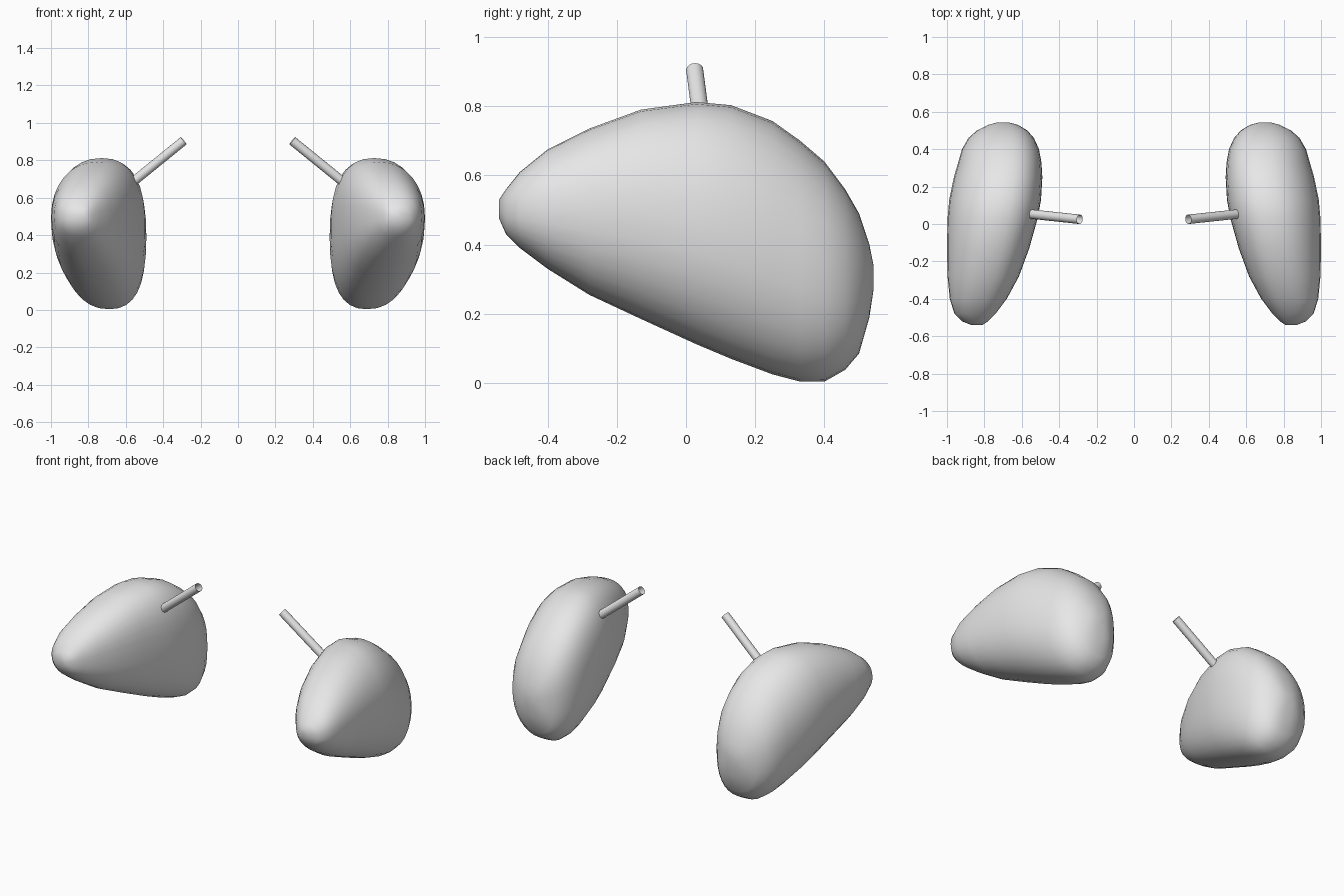
import bpy
import bmesh
from math import cos, sin, tau, copysign
from mathutils import Vector

if "Cube" in bpy.data.objects:
    bpy.data.objects.remove(bpy.data.objects["Cube"])

grey = bpy.data.materials.new("plain grey")
grey.use_nodes = True
grey.diffuse_color = (.8, .8, .8, 1)
grey.node_tree.nodes["Principled BSDF"].inputs["Base Color"].default_value = grey.diffuse_color

SEGMENTS = 32
# Body stations from nose to back: y, bottom, top, inner side, outer side
STATIONS = [
    (-.54, .475, .53, .81, .87),
    (-.52, .43, .56, .78, .92),
    (-.48, .39, .61, .74, .96),
    (-.4, .33, .675, .68, .985),
    (-.28, .255, .735, .615, .997),
    (-.13, .185, .79, .56, 1),
    (.03, .112, .812, .515, .997),
    (.13, .07, .803, .497, .988),
    (.25, .025, .757, .49, .963),
    (.33, .004, .7, .495, .94),
    (.4, .004, .64, .508, .92),
    (.46, .038, .56, .535, .885),
    (.5, .085, .49, .57, .84),
    (.53, .19, .4, .62, .78),
    (.542, .27, .34, .665, .735),
]


def rounded(value):
    """Superellipse coordinate, a little squarer than a circle."""
    return copysign(abs(value) ** .87, value)


def finish(name, bm):
    bmesh.ops.recalc_face_normals(bm, faces=bm.faces)
    mesh = bpy.data.meshes.new(name)
    bm.to_mesh(mesh)
    bm.free()
    mesh.materials.append(grey)
    mesh.shade_smooth()
    obj = bpy.data.objects.new(name, mesh)
    bpy.context.collection.objects.link(obj)
    return obj


def bridge(bm, rings):
    for a, b in zip(rings, rings[1:]):
        for i in range(len(a)):
            j = (i + 1) % len(a)
            bm.faces.new((a[i], a[j], b[j], b[i]))


def make_body(name, side):
    bm = bmesh.new()
    rings = []
    for y, low, high, inner, outer in STATIONS:
        half_w, half_h = (outer - inner) / 2, (high - low) / 2
        ring = []
        for i in range(SEGMENTS):
            u = rounded(cos(tau * i / SEGMENTS))
            t = rounded(sin(tau * i / SEGMENTS))
            # Top and bottom edges lean slightly inward
            x = (inner + outer) / 2 + half_w * u - .08 * half_h * t * t
            ring.append(bm.verts.new((side * x, y, (low + high) / 2 + half_h * t)))
        rings.append(ring)
    bridge(bm, rings)
    bm.faces.new(rings[0])
    bm.faces.new(rings[-1])
    return finish(name, bm)


def make_stem(name, side):
    # Thin open tube leaning inward from the upper inner side
    base = Vector((side * .57, .055, .678))
    tip = Vector((side * .29, .025, .905))
    turn = (tip - base).to_track_quat("Z", "Y")
    bm = bmesh.new()
    rings = []
    for centre in (base, tip):
        rings.append([bm.verts.new(centre + turn @ Vector(
            (.025 * cos(tau * i / 16), .025 * sin(tau * i / 16), 0)))
            for i in range(16)])
    bridge(bm, rings)
    return finish(name, bm)


for label, side in (("left", 1), ("right", -1)):
    make_body(label + "_body", side)
    make_stem(label + "_stem", side)
